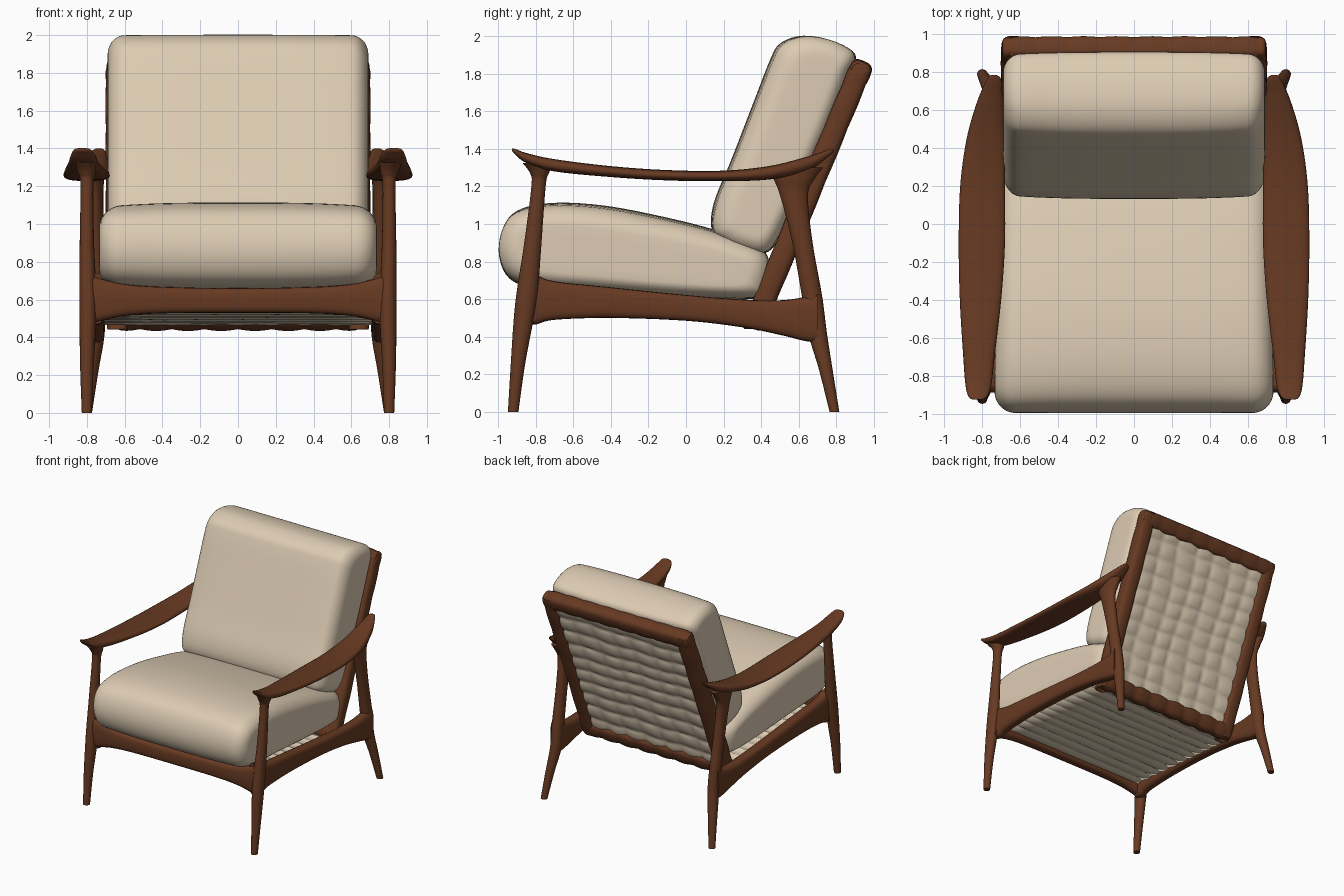
import bpy, bmesh, math
from mathutils import Vector

if "Cube" in bpy.data.objects:
    bpy.data.objects.remove(bpy.data.objects["Cube"])


def material(name, rgb):
    m = bpy.data.materials.new(name)
    m.diffuse_color = (*rgb, 1)
    m.use_nodes = True
    m.node_tree.nodes["Principled BSDF"].inputs["Base Color"].default_value = m.diffuse_color
    return m


WOOD = material("walnut wood", (0.135, 0.042, 0.016))
FABRIC = material("beige fabric", (0.72, 0.60, 0.45))


def spline(pts, n, closed=False):
    """Catmull-Rom curve through tuples of any length."""
    out, k = [], len(pts)
    for i in range(k if closed else k - 1):
        if closed:
            p = [pts[(i + j) % k] for j in (-1, 0, 1, 2)]
        else:
            p = [pts[min(max(i + j, 0), k - 1)] for j in (-1, 0, 1, 2)]
        for s in range(n):
            t = s / n
            out.append(tuple(
                0.5 * (2 * b + (c - a) * t + (2 * a - 5 * b + 4 * c - d) * t * t
                       + (3 * b - a - 3 * c + d) * t ** 3) for a, b, c, d in zip(*p)))
    if not closed:
        out.append(tuple(pts[-1]))
    return out


def finish(name, bm, mat, angle=50):
    bmesh.ops.recalc_face_normals(bm, faces=bm.faces[:])
    me = bpy.data.meshes.new(name)
    bm.to_mesh(me)
    bm.free()
    ob = bpy.data.objects.new(name, me)
    bpy.context.collection.objects.link(ob)
    me.materials.append(mat)
    bpy.ops.object.select_all(action='DESELECT')
    ob.select_set(True)
    bpy.context.view_layer.objects.active = ob
    bpy.ops.object.shade_smooth_by_angle(angle=math.radians(angle))
    return ob


def skin(name, rings, mat):
    """Bridge a list of equal point rings and close the ends."""
    bm = bmesh.new()
    vs = [[bm.verts.new(p) for p in r] for r in rings]
    n = len(vs[0])
    for r, q in zip(vs, vs[1:]):
        for i in range(n):
            bm.faces.new((r[i], r[(i + 1) % n], q[(i + 1) % n], q[i]))
    bm.faces.new(vs[0])
    bm.faces.new(vs[-1])
    return finish(name, bm, mat)


AXES = {'x': ((0, 1, 0), (0, 0, 1)), 'y': ((1, 0, 0), (0, 0, 1)), 'z': ((1, 0, 0), (0, 1, 0)),
        'lean': ((0, .92, -.39), (0, .39, .92))}


def loft(name, axis, sections, power=1.0, steps=6, ripple=0, lobes=0, mirror=False):
    """Sections are (x, y, z, half size a, half size b) across the given axis."""
    ua, ub = (Vector(v) for v in AXES[axis])
    rings = []
    secs = spline(sections, steps)
    for k, (x, y, z, a, b) in enumerate(secs):
        f = 1 + ripple * (abs(math.sin(math.pi * lobes * k / (len(secs) - 1))) - 0.5)
        ring = []
        for i in range(20):
            t = 2 * math.pi * i / 20
            c, s = math.cos(t), math.sin(t)
            c, s = (math.copysign(abs(v) ** power, v) for v in (c, s))
            ring.append(Vector((x, y, z)) + ua * a * c * f + ub * b * s * f)
        rings.append(ring)
    ob = skin(name, rings, WOOD)
    if mirror:
        ob.modifiers.new("Mirror", 'MIRROR')
    return ob


def rail(axis, rows, x, half):
    """Rows of (position, bottom, top) become loft sections."""
    if axis == 'y':
        return [(x, p, (b + t) / 2, half, (t - b) / 2) for p, b, t in rows]
    return [(p, x, (b + t) / 2, half, (t - b) / 2) for p, b, t in rows]


# Legs
loft("front_leg", 'z', [(.80, -.92, 0, .027, .028), (.80, -.895, .25, .036, .038),
     (.795, -.866, .48, .044, .052), (.795, -.845, .64, .045, .056),
     (.80, -.815, .9, .038, .046), (.80, -.785, 1.2, .034, .038),
     (.80, -.78, 1.27, .046, .05), (.81, -.785, 1.325, .062, .085)], mirror=True)
loft("rear_leg", 'z', [(.80, .79, 0, .027, .026), (.775, .745, .22, .036, .036),
     (.75, .70, .42, .044, .05), (.75, .67, .62, .046, .054),
     (.752, .62, .9, .042, .054), (.755, .575, 1.15, .042, .074),
     (.758, .575, 1.24, .05, .11), (.76, .58, 1.30, .055, .15)], mirror=True)

# Seat rails
loft("side_rail", 'y', rail('y', [(-.86, .47, .74), (-.8, .465, .73), (-.7, .49, .695),
     (-.4, .50, .663), (0, .485, .622), (.3, .45, .598), (.5, .41, .594),
     (.63, .378, .612), (.70, .37, .64)], .755, .048), power=.6, mirror=True)
fr = [(0, .53, .66), (.4, .527, .667), (.6, .513, .682), (.72, .487, .71), (.8, .465, .735)]
loft("front_rail", 'x', rail('x', [(-p, b, t) for p, b, t in fr[:0:-1]] + fr, -.842, .046),
     power=.6)

# Armrests
arm = [(-.925, .80, .85, 1.388, 1.402), (-.91, .775, .872, 1.372, 1.40),
       (-.85, .752, .888, 1.325, 1.378), (-.7, .735, .90, 1.28, 1.345),
       (-.4, .70, .918, 1.25, 1.308), (-.1, .68, .924, 1.232, 1.287),
       (.2, .68, .916, 1.228, 1.284), (.45, .68, .882, 1.238, 1.31),
       (.65, .688, .825, 1.285, 1.36), (.76, .70, .775, 1.36, 1.396),
       (.785, .725, .755, 1.385, 1.40)]
loft("armrest", 'y', [((i + o) / 2, y, (b + t) / 2, (o - i) / 2, (t - b) / 2)
     for y, i, o, b, t in arm], power=.75, mirror=True)

# Back frame with softly rounded corners
loft("back_stile", 'z', [(.64, .375, .455, .035, .035), (.638, .385, .51, .06, .062),
     (.638, .655, 1.17, .062, .066), (.638, .905, 1.77, .062, .064),
     (.632, .918, 1.82, .055, .058), (.625, .915, 1.865, .03, .03)],
     power=.65, steps=14, ripple=.05, lobes=12, mirror=True)


def cross_bar(name, y, z, a, b, ripple):
    half = [(0, 1), (.35, 1), (.65, .95), (.695, .6)]
    both = [(-x, s) for x, s in half[:0:-1]] + half
    loft(name, 'lean', [(x, y, z, a * s, b * s) for x, s in both], power=.65, steps=14,
         ripple=ripple, lobes=12)


cross_bar("back_top_bar", .92, 1.803, .06, .068, .08)
cross_bar("back_bottom_bar", .38, .508, .06, .066, .14)


# Woven webbing panels
def webbing(name, p0, p1, half, base, height, cols, rows):
    d = Vector((0, p1[0] - p0[0], p1[1] - p0[1]))
    nrm = Vector((0, d.z, -d.y)).normalized()
    bm = bmesh.new()
    nu, nv = max(cols, 1) * 8, rows * 8
    grid = []
    for j in range(nv + 1):
        row = []
        for i in range(nu + 1):
            u, v = i / nu, j / nv
            wob = .012 * math.sin(9 * v + 3 * u) + .008 * math.sin(17 * u + 5 * v)
            h = abs(math.sin(math.pi * rows * (v + wob * .6))) ** .5
            if cols > 1:
                h *= .25 + .75 * abs(math.sin(math.pi * cols * (u + wob))) ** .5
            p = Vector(((2 * u - 1) * half, *p0)) + d * v + nrm * (base + height * h)
            row.append(bm.verts.new(p))
        grid.append(row)
    for r, q in zip(grid, grid[1:]):
        for i in range(nu):
            bm.faces.new((r[i], r[i + 1], q[i + 1], q[i]))
    ob = finish(name, bm, FABRIC, 80)
    sol = ob.modifiers.new("Solidify", 'SOLIDIFY')
    sol.thickness, sol.offset = .012, 0


webbing("back_webbing", (.38, .505), (.92, 1.80), .62, .015, .022, 7, 10)
webbing("seat_webbing", (-.82, .585), (.38, .485), .71, 0, .018, 1, 11)


# Cushions
def cushion(name, profile, half, r, tilt, size, crown, under, taper):
    """Side profile swept across x with rounded ends and a soft crown."""
    prof = spline(profile, 5, True)
    cy = (min(p[0] for p in prof) + max(p[0] for p in prof)) / 2
    cz = (min(p[1] for p in prof) + max(p[1] for p in prof)) / 2
    ca, sa = math.cos(tilt), math.sin(tilt)
    stations = [(half, 1.6 * r)]
    stations += [(half - r + r * math.sin(a), r * (1 - math.cos(a)))
                 for a in (math.pi / 2 * k / 7 for k in range(7, -1, -1))]
    stations += [((half - r) * k / 8, 0) for k in range(7, 0, -1)]
    stations = stations + [(0, 0)] + [(-x, d) for x, d in stations[::-1]]
    rings = []
    for x, ins in stations:
        fl = 1 - ins / size[0]
        ring = []
        for y, z in prof:
            l = ((y - cy) * ca + (z - cz) * sa) * fl
            t = -(y - cy) * sa + (z - cz) * ca
            dome = crown * abs(x / half) ** 3
            t *= 1 - (ins + dome) * (1 if t > 0 else under) / size[1]
            yy = cy + l * ca - t * sa
            ring.append((x * (1 - taper * (yy + 1)), yy, cz + l * sa + t * ca))
        rings.append(ring)
    skin(name, rings, FABRIC)


cushion("seat_cushion", [(-.995, .83), (-.978, .97), (-.9, 1.07), (-.72, 1.112), (-.45, 1.10),
        (-.15, 1.045), (.15, .97), (.38, .88), (.443, .80), (.43, .67), (.36, .602),
        (0, .605), (-.45, .635), (-.8, .66), (-.94, .71)],
        .738, .115, -.15, (.72, .24), .03, .6, .025)
cushion("back_cushion", [(.135, .98), (.15, 1.12), (.24, 1.34), (.36, 1.65), (.45, 1.88),
        (.50, 1.96), (.60, 2.0), (.72, 1.992), (.84, 1.95), (.905, 1.89), (.87, 1.78),
        (.75, 1.47), (.61, 1.16), (.50, .93), (.42, .845), (.29, .87), (.19, .92)],
        .69, .09, 1.18, (.60, .19), .02, .8, 0)
